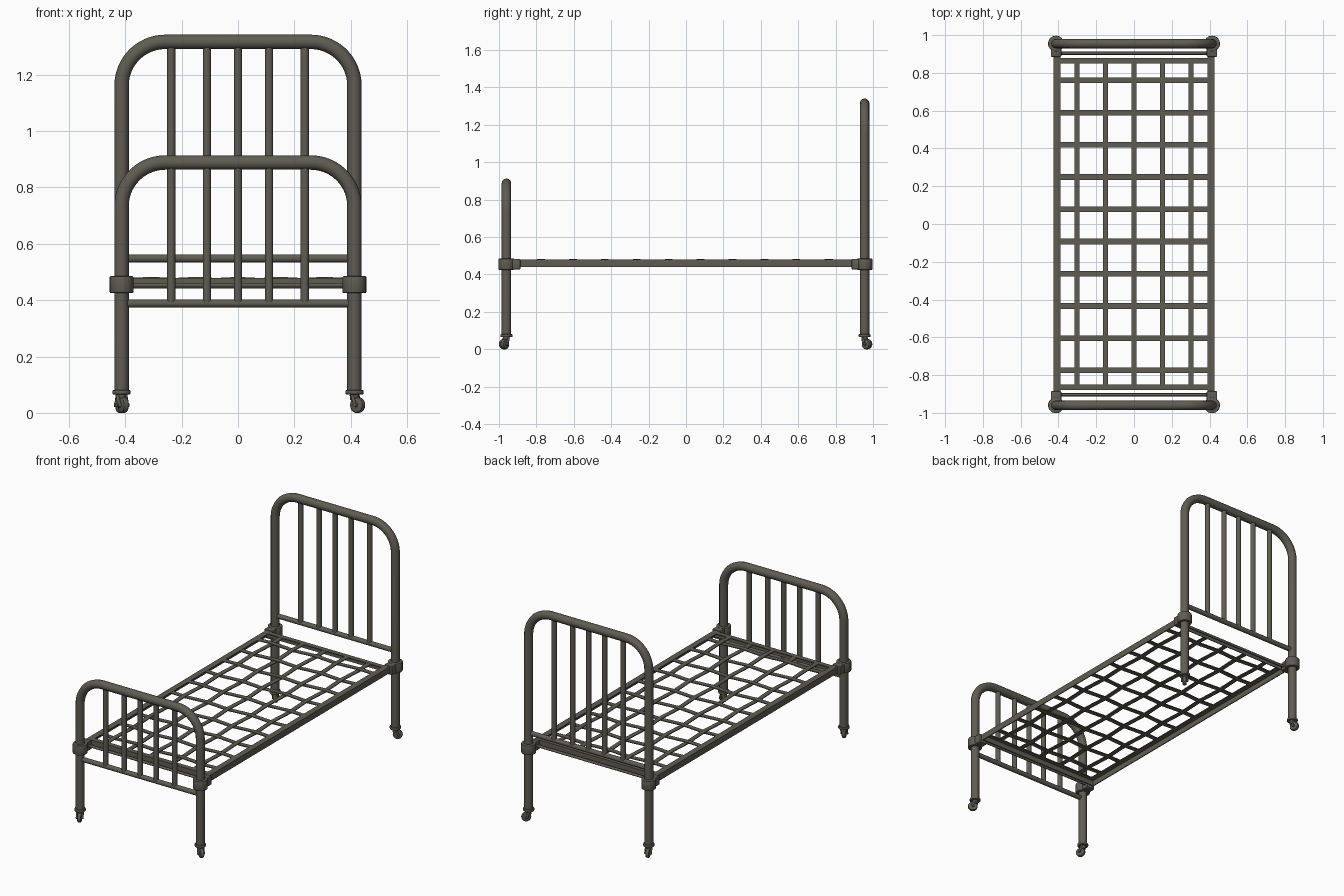
import bpy, bmesh, math
from mathutils import Vector, Matrix

if "Cube" in bpy.data.objects:
    bpy.data.objects.remove(bpy.data.objects["Cube"])

# Single painted-metal colour
METAL = bpy.data.materials.new("dark olive metal")
METAL.use_nodes = True
COLOUR = (0.115, 0.108, 0.085, 1)
METAL.diffuse_color = COLOUR
bsdf = METAL.node_tree.nodes["Principled BSDF"]
bsdf.inputs["Base Color"].default_value = COLOUR
bsdf.inputs["Roughness"].default_value = 0.6


def add_mesh(name, mesh, smooth=True):
    ob = bpy.data.objects.new(name, mesh)
    bpy.context.scene.collection.objects.link(ob)
    mesh.materials.clear()
    mesh.materials.append(METAL)
    if smooth:
        bpy.ops.object.select_all(action='DESELECT')
        ob.select_set(True)
        bpy.context.view_layer.objects.active = ob
        bpy.ops.object.shade_smooth_by_angle(angle=math.radians(40))
    return ob


def tube(name, points, radius):
    """Round tube swept along a path."""
    cu = bpy.data.curves.new(name, 'CURVE')
    cu.dimensions = '3D'
    cu.bevel_depth = radius
    cu.bevel_resolution = 4
    cu.use_fill_caps = True
    sp = cu.splines.new('POLY')
    sp.points.add(len(points) - 1)
    for p, co in zip(sp.points, points):
        p.co = (*co, 1)
    tmp = bpy.data.objects.new(name + "_path", cu)
    mesh = bpy.data.meshes.new_from_object(tmp)
    bpy.data.objects.remove(tmp)
    return add_mesh(name, mesh)


def box(name, lo, hi, bevel=0):
    lo, hi = Vector(lo), Vector(hi)
    bm = bmesh.new()
    bmesh.ops.create_cube(bm, size=1, matrix=Matrix.Translation((lo + hi) / 2)
                          @ Matrix.Diagonal((*(hi - lo), 1)))
    if bevel:
        bmesh.ops.bevel(bm, geom=bm.edges[:], offset=bevel, segments=2,
                        affect='EDGES', profile=0.5)
    mesh = bpy.data.meshes.new(name)
    bm.to_mesh(mesh)
    bm.free()
    return add_mesh(name, mesh, bool(bevel))


def drum(name, centre, radius, depth, axis=(0, 0, 1), bevel=0.004):
    """Cylinder with softened rims."""
    bm = bmesh.new()
    bmesh.ops.create_cone(bm, cap_ends=True, segments=28, radius1=radius,
                          radius2=radius, depth=depth)
    rims = [e for e in bm.edges if any(len(f.verts) > 4 for f in e.link_faces)]
    bmesh.ops.bevel(bm, geom=rims, offset=bevel, segments=2, affect='EDGES', profile=0.5)
    turn = Vector((0, 0, 1)).rotation_difference(Vector(axis)).to_matrix().to_4x4()
    bm.transform(Matrix.Translation(centre) @ turn)
    mesh = bpy.data.meshes.new(name)
    bm.to_mesh(mesh)
    bm.free()
    return add_mesh(name, mesh)


def ribbon(name, centres, side, width, thick=0.005):
    """Flat strip following a list of centre points."""
    side = Vector(side) * width / 2
    up = Vector((0, 0, thick / 2))
    bm = bmesh.new()
    rings = [[bm.verts.new(Vector(c) + o) for o in
              (-side - up, side - up, side + up, -side + up)] for c in centres]
    for a, b in zip(rings, rings[1:]):
        for i in range(4):
            j = (i + 1) % 4
            bm.faces.new((a[i], a[j], b[j], b[i]))
    bm.faces.new(rings[0])
    bm.faces.new(rings[-1][::-1])
    bmesh.ops.recalc_face_normals(bm, faces=bm.faces[:])
    mesh = bpy.data.meshes.new(name)
    bm.to_mesh(mesh)
    bm.free()
    return add_mesh(name, mesh)


POST_X = 0.413
BEND = 0.155


def bed_end(name, y, top, rail_z):
    # Bent tube: both legs and the top bar in one sweep
    half = [(POST_X - BEND + BEND * math.cos(a), y, top - BEND + BEND * math.sin(a))
            for a in (math.radians(d) for d in range(0, 91, 6))]
    half = [(POST_X, y, 0.07)] + half
    tube(name + "_frame", half + [(-x, yy, z) for x, yy, z in reversed(half)], 0.0255)
    # Lower crossbar and upright spindles
    tube(name + "_crossbar", [(-POST_X, y, rail_z), (POST_X, y, rail_z)], 0.0145)
    for i, x in enumerate((-0.237, -0.11, 0, 0.11, 0.237)):
        tube(f"{name}_spindle_{i + 1}", [(x, y, rail_z), (x, y, top)], 0.015)


HEAD_Y, FOOT_Y = 0.955, -0.96
bed_end("headboard", HEAD_Y, 1.316, 0.548)
bed_end("footboard", FOOT_Y, 0.888, 0.388)


def corner(name, sx, y, heading):
    s = 1 if y > 0 else -1
    x = sx * POST_X
    # Cast joint clamping the side rail to the post
    drum(name + "_joint_collar", (x, y, 0.455), 0.042, 0.06)
    xs = sorted((sx * 0.385, sx * 0.44))
    ys = sorted((s * 0.885, y))
    box(name + "_joint_arm", (xs[0], ys[0], 0.427), (xs[1], ys[1], 0.483), 0.005)
    # Caster: socket, stem, fork and wheel
    drum(name + "_caster_socket", (x, y, 0.073), 0.032, 0.016)
    tube(name + "_caster_stem", [(x, y, 0.045), (x, y, 0.07)], 0.016)
    a = math.radians(heading)
    fwd = Vector((math.cos(a), math.sin(a), 0))
    axle = Vector((-fwd.y, fwd.x, 0))
    hub = Vector((x, y, 0.028)) + fwd * 0.014
    drum(name + "_caster_wheel", hub, 0.028, 0.022, axle, 0.006)
    drum(name + "_caster_axle", hub, 0.008, 0.044, axle, 0.002)
    for k in (-1, 1):
        off = axle * 0.016 * k
        tube(f"{name}_fork_{'a' if k < 0 else 'b'}",
             [Vector((x, y, 0.064)) + off, hub + off], 0.006)


corner("head_left", 1, HEAD_Y, 48)
corner("head_right", -1, HEAD_Y, 110)
corner("foot_left", 1, FOOT_Y, -35)
corner("foot_right", -1, FOOT_Y, -65)

# Angle-iron side rails
for side, sx in (("left", 1), ("right", -1)):
    xs = sorted((sx * 0.388, sx * 0.425))
    box(side + "_rail_flange", (xs[0], -0.9, 0.473), (xs[1], 0.9, 0.479))
    xs = sorted((sx * 0.419, sx * 0.425))
    box(side + "_rail_web", (xs[0], -0.9, 0.44), (xs[1], 0.9, 0.479))

# Angle-iron end rails with a slim tie rod beside each
for end, s in (("head", 1), ("foot", -1)):
    ys = sorted((s * 0.85, s * 0.88))
    box(end + "_rail_flange", (-0.42, ys[0], 0.473), (0.42, ys[1], 0.479))
    ys = sorted((s * 0.875, s * 0.88))
    box(end + "_rail_web", (-0.42, ys[0], 0.442), (0.42, ys[1], 0.479))
    tube(end + "_tie_rod", [(-0.41, s * 0.904, 0.453), (0.41, s * 0.904, 0.453)], 0.008)

# Woven strap base: straps pass over and under one another
XS = [-0.302 + 0.151 * i for i in range(5)]
YS = [-0.775 + 0.1706 * j for j in range(10)]
LEVEL, WEAVE = 0.476, 0.004
for i, x in enumerate(XS):
    mids = [(x, y, LEVEL + WEAVE * (-1) ** (i + j)) for j, y in enumerate(YS)]
    ribbon(f"long_strap_{i + 1}", [(x, -0.865, LEVEL)] + mids + [(x, 0.865, LEVEL)],
           (1, 0, 0), 0.028)
for j, y in enumerate(YS):
    mids = [(x, y, LEVEL - WEAVE * (-1) ** (i + j)) for i, x in enumerate(XS)]
    ribbon(f"cross_strap_{j + 1}", [(-0.405, y, LEVEL)] + mids + [(0.405, y, LEVEL)],
           (0, 1, 0), 0.03)
